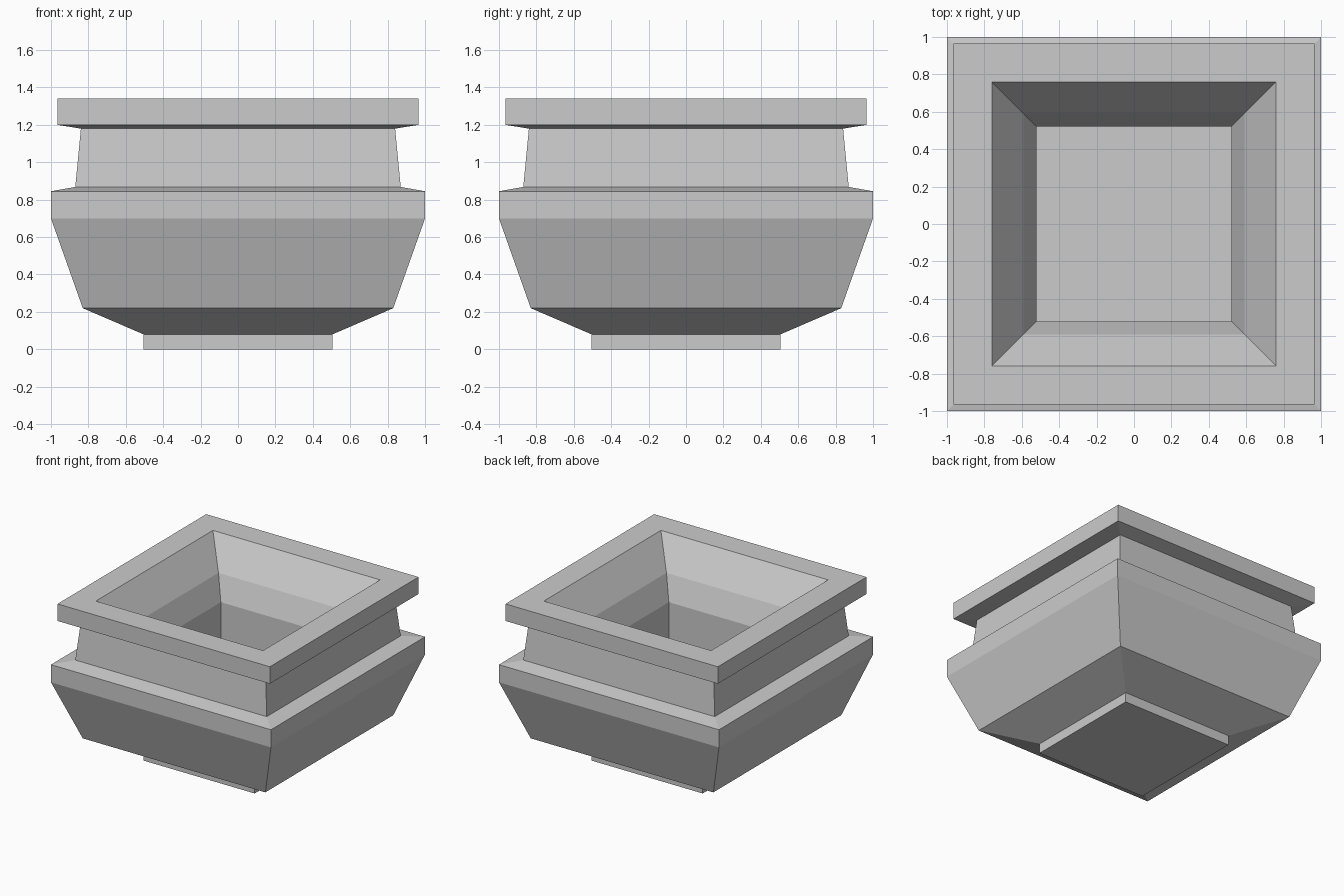
import bpy
import bmesh

if "Cube" in bpy.data.objects:
    bpy.data.objects.remove(bpy.data.objects["Cube"])

stone = bpy.data.materials.new("pale_grey_stone")
stone.diffuse_color = (0.6, 0.6, 0.6, 1)
stone.use_nodes = True
stone.node_tree.nodes["Principled BSDF"].inputs["Base Color"].default_value = stone.diffuse_color

# Half width and height, from the foot up the outside and down the inside
profile = [
    (0.505, 0.0), (0.505, 0.08),                 # foot
    (0.83, 0.22), (1.0, 0.70), (1.0, 0.845),     # bowl and its band
    (0.87, 0.868), (0.84, 1.18),                 # neck
    (0.965, 1.20), (0.965, 1.34), (0.76, 1.34),  # rim
    (0.592, 1.10), (0.52, 0.906), (0.52, 0.22),  # inner walls to floor
]


def square_ring(bm, r, z):
    return [bm.verts.new((sx * r, sy * r, z))
            for sx, sy in ((-1, -1), (1, -1), (1, 1), (-1, 1))]


# Square planter pot
bm = bmesh.new()
rings = [square_ring(bm, r, z) for r, z in profile]
for low, high in zip(rings, rings[1:]):
    for i in range(4):
        j = (i + 1) % 4
        bm.faces.new((low[i], low[j], high[j], high[i]))
bm.faces.new(rings[0][::-1])  # underside
bm.faces.new(rings[-1])       # inner floor
bmesh.ops.recalc_face_normals(bm, faces=bm.faces[:])

mesh = bpy.data.meshes.new("square_planter")
bm.to_mesh(mesh)
bm.free()
mesh.materials.append(stone)
planter = bpy.data.objects.new("square_planter", mesh)
bpy.context.collection.objects.link(planter)
